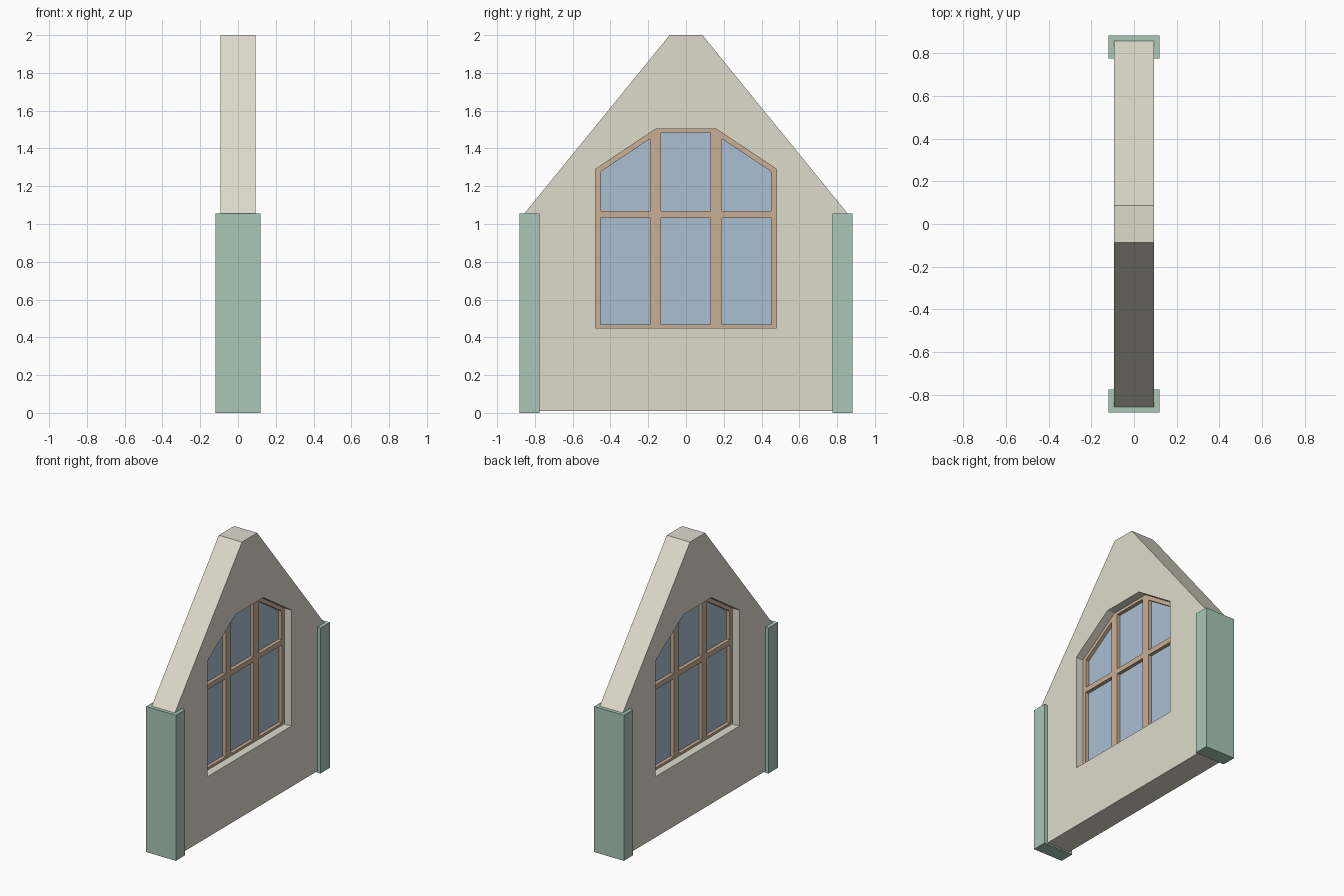
import bpy
from mathutils import Matrix

if "Cube" in bpy.data.objects:
    bpy.data.objects.remove(bpy.data.objects["Cube"])

# Maps a flat (x, y) profile onto the (y, z) wall plane, thickness along x
TO_WALL = Matrix(((0, 0, 1, 0), (1, 0, 0, 0), (0, 1, 0, 0), (0, 0, 0, 1)))


def material(name, rgb):
    m = bpy.data.materials.new(name)
    m.diffuse_color = (*rgb, 1)
    m.use_nodes = True
    m.node_tree.nodes["Principled BSDF"].inputs["Base Color"].default_value = m.diffuse_color
    return m


def plate(name, loops, half, mat):
    """Extruded flat outline; loops after the first are holes."""
    cu = bpy.data.curves.new(name, 'CURVE')
    cu.dimensions = '2D'
    cu.fill_mode = 'BOTH'
    cu.extrude = half
    for pts in loops:
        s = cu.splines.new('POLY')
        s.points.add(len(pts) - 1)
        for p, (a, b) in zip(s.points, pts):
            p.co = (a, b, 0, 1)
        s.use_cyclic_u = True
    ob = bpy.data.objects.new(name, cu)
    bpy.context.collection.objects.link(ob)
    bpy.ops.object.select_all(action='DESELECT')
    ob.select_set(True)
    bpy.context.view_layer.objects.active = ob
    bpy.ops.object.convert(target='MESH')
    ob = bpy.context.object
    ob.name = name
    ob.data.transform(TO_WALL)
    ob.data.materials.clear()
    ob.data.materials.append(mat)
    for f in ob.data.polygons:
        f.use_smooth = False
    return ob


def rect(y0, y1, z0, z1):
    return [(y0, z0), (y1, z0), (y1, z1), (y0, z1)]


def mirrored(pts):
    return [(-a, b) for a, b in reversed(pts)]


cream = material("plaster", (0.73, 0.71, 0.60))
green = material("green_trim", (0.40, 0.58, 0.48))
tan = material("wood", (0.58, 0.43, 0.30))
blue = material("glass", (0.40, 0.52, 0.65))

# Gable wall with the window opening
half_wall = [(0.86, 0.01), (0.86, 1.05), (0.087, 2.0)]
half_window = [(0.48, 0.45), (0.48, 1.29), (0.16, 1.503)]
window = half_window + mirrored(half_window)
plate("gable_wall", [half_wall + mirrored(half_wall), window], 0.093, cream)

# Window frame with six pane openings
low_side = rect(0.19, 0.453, 0.467, 1.033)
top_side = [(0.19, 1.07), (0.45, 1.07), (0.45, 1.278), (0.19, 1.45)]
panes = [rect(-0.132, 0.13, 0.467, 1.033), rect(-0.132, 0.13, 1.07, 1.483),
         low_side, mirrored(low_side), top_side, mirrored(top_side)]
plate("window_frame", [window] + panes, 0.035, tan)

# Glass panes set back inside the frame
for i, p in enumerate(panes):
    plate(f"glass_pane_{i + 1}", [p], 0.01, blue)

# Corner posts at both ends of the wall
post = rect(0.775, 0.882, 0.0, 1.055)
plate("corner_post_back", [post], 0.119, green)
plate("corner_post_front", [mirrored(post)], 0.119, green)
